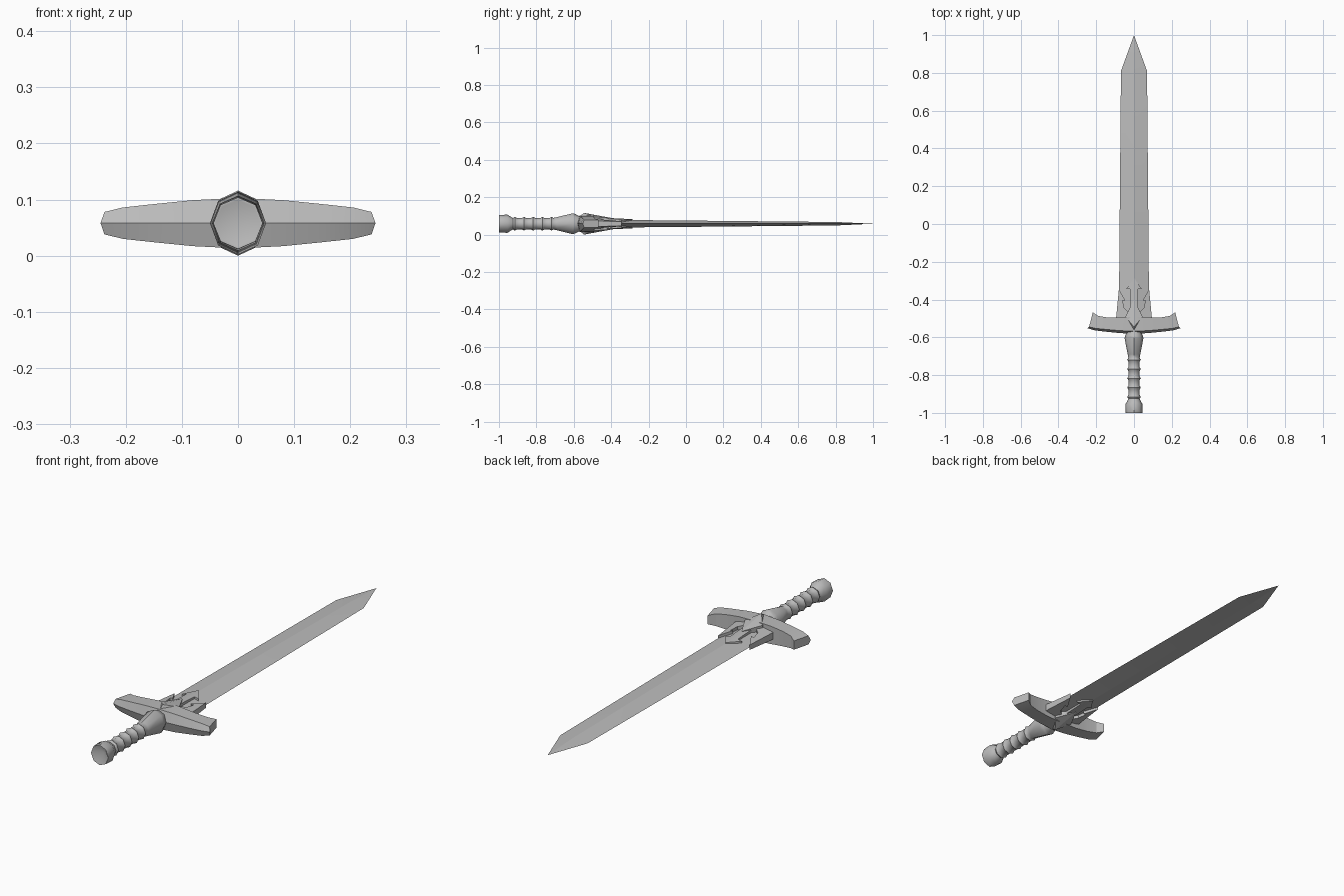
import bpy, bmesh, math

cube = bpy.data.objects.get("Cube")
if cube:
    bpy.data.objects.remove(cube, do_unlink=True)

MID = 0.058  # height of the sword's central plane

steel = bpy.data.materials.new("grey_steel")
steel.use_nodes = True
GREY = (0.5, 0.5, 0.5, 1)
steel.diffuse_color = GREY
steel.node_tree.nodes["Principled BSDF"].inputs["Base Color"].default_value = GREY


def finish(name, bm, angle=30, mirror=False):
    """Turn a bmesh into a named, shaded object on the central plane."""
    bmesh.ops.remove_doubles(bm, verts=bm.verts, dist=1e-5)
    bmesh.ops.recalc_face_normals(bm, faces=bm.faces)
    mesh = bpy.data.meshes.new(name)
    bm.to_mesh(mesh)
    bm.free()
    mesh.materials.append(steel)
    obj = bpy.data.objects.new(name, mesh)
    obj.location.z = MID
    bpy.context.collection.objects.link(obj)
    if mirror:
        mod = obj.modifiers.new("mirror", 'MIRROR')
        mod.use_clip = True
    bpy.ops.object.select_all(action='DESELECT')
    obj.select_set(True)
    bpy.context.view_layer.objects.active = obj
    bpy.ops.object.shade_smooth_by_angle(angle=math.radians(angle))
    return obj


def loft(name, rings, angle=30, caps=(True, True)):
    """Skin a row of closed cross-sections."""
    bm = bmesh.new()
    rows = [[bm.verts.new(p) for p in ring] for ring in rings]
    n = len(rows[0])
    for a, b in zip(rows, rows[1:]):
        for i in range(n):
            j = (i + 1) % n
            bm.faces.new((a[i], a[j], b[j], b[i]))
    for row, cap in zip((rows[0], rows[-1]), caps):
        if cap:
            bm.faces.new(row)
    return finish(name, bm, angle)


# Blade: diamond section tapering to a point
def diamond(y, w, h):
    return [(w, y, 0), (0, y, h), (-w, y, 0), (0, y, -h)]


loft("blade", [diamond(-0.52, 0.08, 0.021), diamond(-0.1, 0.077, 0.018),
               diamond(0.81, 0.069, 0.009), diamond(1.0, 0, 0)],
     angle=10, caps=(True, False))


# Grip with hollow pommel, ribs and flared top: eight-sided sections
def octagon(y, rx, rz):
    turn = math.tau / 8
    return [(rx * math.cos(i * turn), y, rz * math.sin(i * turn)) for i in range(8)]


profile = [(-0.97, 0, 0), (-1.0, 0.04, 0.041), (-1.0, 0.044, 0.046),
           (-0.955, 0.046, 0.049), (-0.935, 0.034, 0.036)]
for k in range(5):  # ribs
    y = -0.915 + k * 0.049
    profile += [(y - 0.01, 0.03, 0.031), (y, 0.036, 0.037), (y + 0.01, 0.03, 0.031)]
profile += [(-0.69, 0.033, 0.035), (-0.605, 0.05, 0.056),
            (-0.59, 0.046, 0.051), (-0.565, 0.036, 0.038)]
loft("grip", [octagon(*p) for p in profile], angle=46, caps=(False, True))


# Crossguard: ridged front, flat top and bottom, ends flicked towards the tip
def guard_section(s, ridge, front, back, h):
    (rx, ry), (fx, fy), (bx, by) = ridge, front, back
    return [(s * rx, ry, 0), (s * fx, fy, h), (s * bx, by, h),
            (s * bx, by, -h), (s * fx, fy, -h)]


stations = [((0.245, -0.552), (0.238, -0.545), (0.218, -0.468), 0.02),
            ((0.208, -0.563), (0.205, -0.552), (0.19, -0.487), 0.028),
            ((0.15, -0.57), (0.15, -0.558), (0.145, -0.494), 0.034),
            ((0.08, -0.577), (0.08, -0.564), (0.08, -0.496), 0.041)]
centre = guard_section(1, (0, -0.582), (0, -0.568), (0, -0.492), 0.045)
loft("crossguard", [guard_section(-1, *s) for s in stations] + [centre]
     + [guard_section(1, *s) for s in reversed(stations)], angle=20)

# Central gem: faceted spike on both faces of the guard
bm = bmesh.new()
for x, y, z in [(0, -0.4, 0.031), (0.045, -0.49, 0.037), (-0.045, -0.49, 0.037),
                (0, -0.545, 0.058), (0, -0.565, 0.042)]:
    for s in (1, -1):
        bm.verts.new((x, y, s * z))
bmesh.ops.convex_hull(bm, input=bm.verts)
finish("guard_gem", bm, angle=5)


# Raised plates on the blade's root, following its slope on both faces
def raised_plate(name, outline, closed_on_axis):
    bm = bmesh.new()

    def height(x, y):
        return 0.025 - 0.2 * x - 0.05 * (y + 0.3)

    top = [bm.verts.new((x, y, height(x, y))) for x, y in outline]
    low = [bm.verts.new((x, y, -height(x, y))) for x, y in outline]
    bm.faces.new(top)
    bm.faces.new(low[::-1])
    n = len(outline)
    for i in range(n - 1 if closed_on_axis else n):
        j = (i + 1) % n
        bm.faces.new((top[i], low[i], low[j], top[j]))
    finish(name, bm, angle=5, mirror=True)


raised_plate("arrow_plate", [(0, -0.285), (0.042, -0.345), (0.021, -0.345),
                             (0.021, -0.5), (0, -0.5)], True)
raised_plate("barb_plates", [(0.08, -0.345), (0.046, -0.405), (0.06, -0.405),
                             (0.052, -0.445), (0.03, -0.465), (0.03, -0.5),
                             (0.095, -0.5)], False)
